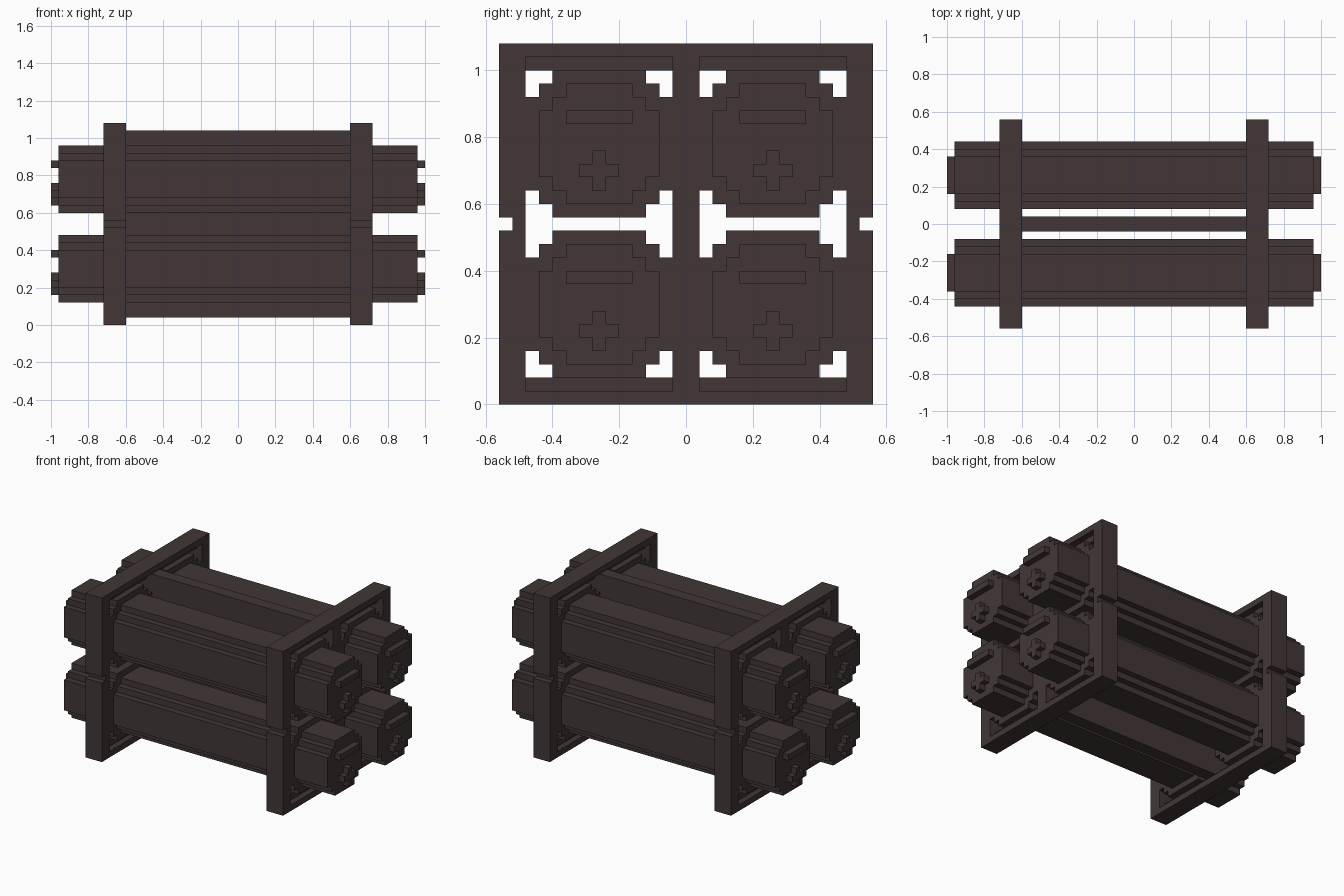
import bpy
import bmesh

cube = bpy.data.objects.get("Cube")
if cube:
    bpy.data.objects.remove(cube, do_unlink=True)

# Single dark brown material
COLOUR = (0.054, 0.037, 0.037, 1.0)
brown = bpy.data.materials.new("dark_brown")
brown.use_nodes = True
brown.diffuse_color = COLOUR
shader = brown.node_tree.nodes["Principled BSDF"]
shader.inputs["Base Color"].default_value = COLOUR
shader.inputs["Roughness"].default_value = 0.8

U = 0.04            # block size
MID_Z = 0.54        # height of the centre line


def prism(name, loops, x0, x1):
    """Extrude (y, z) outlines along x; loops after the first are holes."""
    bm = bmesh.new()
    for loop in loops:
        verts = [bm.verts.new((x0, y, z)) for y, z in loop]
        for a, b in zip(verts, verts[1:] + verts[:1]):
            bm.edges.new((a, b))
    bmesh.ops.triangle_fill(bm, edges=bm.edges[:], use_beauty=True, normal=(1, 0, 0))
    out = bmesh.ops.extrude_face_region(bm, geom=bm.faces[:], use_keep_orig=True)
    moved = [g for g in out["geom"] if isinstance(g, bmesh.types.BMVert)]
    bmesh.ops.translate(bm, verts=moved, vec=(x1 - x0, 0, 0))
    bmesh.ops.recalc_face_normals(bm, faces=bm.faces[:])
    mesh = bpy.data.meshes.new(name)
    bm.to_mesh(mesh)
    bm.free()
    mesh.materials.append(brown)
    obj = bpy.data.objects.new(name, mesh)
    bpy.context.collection.objects.link(obj)
    return obj


def rect(y0, y1, z0, z1):
    return [(y0, z0), (y1, z0), (y1, z1), (y0, z1)]


def stepped(y, z, quarter):
    """Mirror a quarter outline, in blocks, into a full stepped outline."""
    flip = quarter[::-1]
    pts = (quarter + [(-a, b) for a, b in flip]
           + [(-a, -b) for a, b in quarter] + [(a, -b) for a, b in flip])
    return [(y + a * U, z + b * U) for a, b in pts]


def stair(r):
    """Quarter outline of a round made of two block steps."""
    return [(r, r - 2), (r - 1, r - 2), (r - 1, r - 1), (r - 2, r - 1), (r - 2, r)]


# Frame outline: square with a small notch halfway up each outer edge
half = [(0.56, 0.0), (0.56, 0.52), (0.52, 0.52), (0.52, 0.56), (0.56, 0.56), (0.56, 1.08)]
outline = half + [(-y, z) for y, z in half[::-1]]
openings = [rect(0.04, 0.48, 0.04, 1.04), rect(-0.48, -0.04, 0.04, 1.04)]

for side, sx in (("left", 1), ("right", -1)):
    prism(f"{side}_frame", [outline] + openings, sx * 0.60, sx * 0.72)

# Plank joining the two frames
prism("centre_plank", [rect(-0.04, 0.04, 0.04, 1.04)], -0.60, 0.60)

# Four tubes with collars, recessed rails and end details
for depth, sy in (("front", -1), ("back", 1)):
    for level, sz in (("lower", -1), ("upper", 1)):
        tag = f"{level}_{depth}"
        y, z = sy * 0.26, MID_Z + sz * 0.24
        prism(f"{tag}_tube", [stepped(y, z, stair(4.5))], -0.96, 0.96)
        for side, sx in (("left", 1), ("right", -1)):
            end = f"{tag}_{side}"
            prism(f"{end}_collar", [stepped(y, z, stair(5.5))], sx * 0.60, sx * 0.72)
            rail_z = MID_Z + sz * 0.48
            prism(f"{end}_rail", [rect(y - 0.22, y + 0.22, rail_z - 0.02, rail_z + 0.02)],
                  sx * 0.64, sx * 0.68)
            prism(f"{end}_end_bar", [rect(y - 0.10, y + 0.10, z + 0.06, z + 0.10)],
                  sx * 0.96, sx)
            plus = [(1.5, 0.5), (0.5, 0.5), (0.5, 1.5)]
            prism(f"{end}_end_cross", [stepped(y, z - 0.08, plus)], sx * 0.96, sx)
